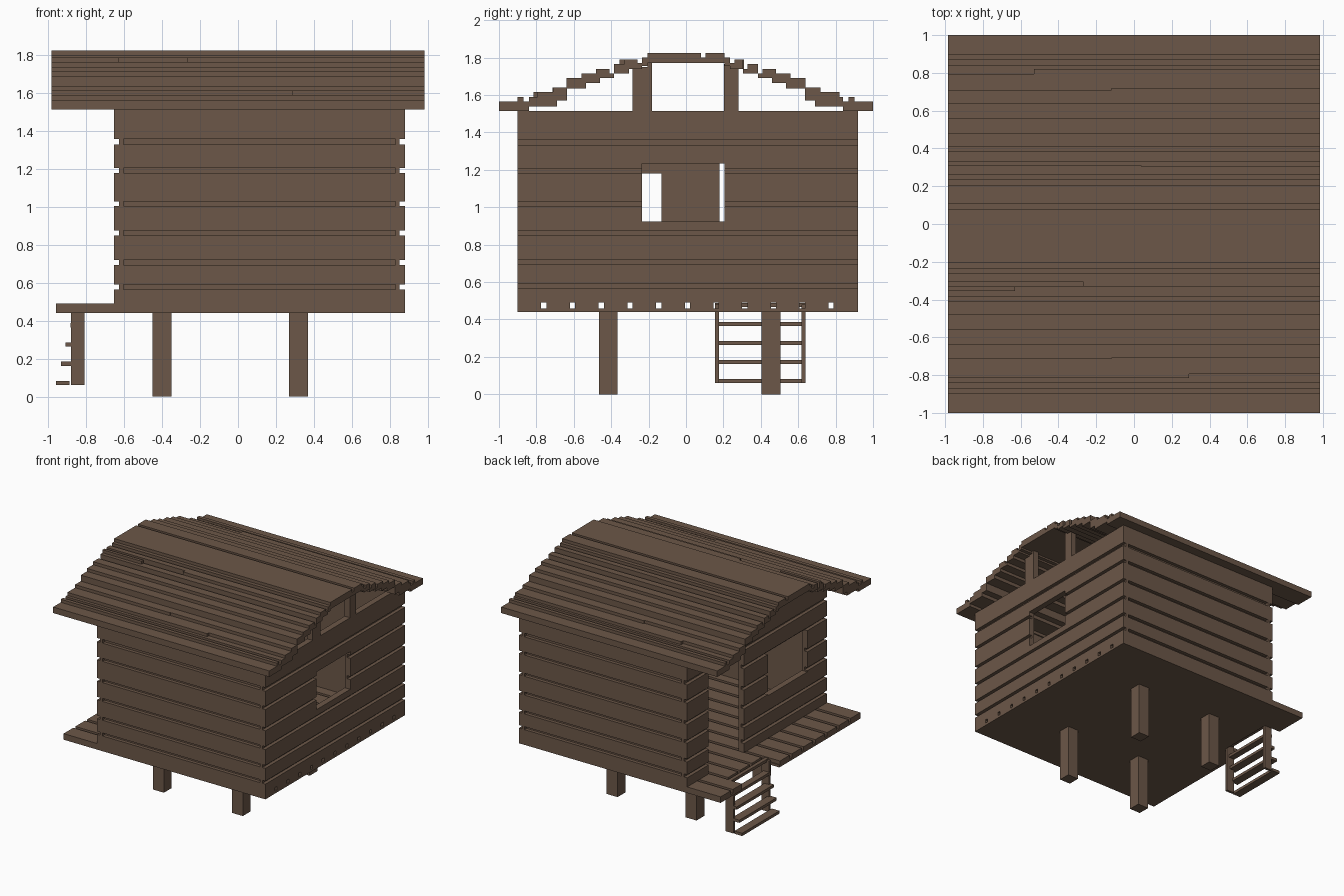
import bpy, bmesh

if "Cube" in bpy.data.objects:
    bpy.data.objects.remove(bpy.data.objects["Cube"], do_unlink=True)

wood = bpy.data.materials.new("brown_wood")
WOOD = (0.150, 0.096, 0.065, 1.0)
wood.diffuse_color = WOOD
wood.use_nodes = True
wood.node_tree.nodes["Principled BSDF"].inputs["Base Color"].default_value = WOOD


def build(name, boxes):
    """One object made of axis-aligned boxes (x0, x1, y0, y1, z0, z1)."""
    bm = bmesh.new()
    for x0, x1, y0, y1, z0, z1 in boxes:
        verts = bmesh.ops.create_cube(bm, size=1)["verts"]
        bmesh.ops.scale(bm, vec=(x1 - x0, y1 - y0, z1 - z0), verts=verts)
        bmesh.ops.translate(bm, vec=((x0 + x1) / 2, (y0 + y1) / 2, (z0 + z1) / 2), verts=verts)
    mesh = bpy.data.meshes.new(name)
    bm.to_mesh(mesh)
    bm.free()
    mesh.materials.append(wood)
    obj = bpy.data.objects.new(name, mesh)
    bpy.context.collection.objects.link(obj)
    return obj


def cut(rect, openings):
    """Split a wall rectangle (a0, a1, z0, z1) around rectangular openings."""
    rects = [rect]
    for oa0, oa1, oz0, oz1 in openings:
        left = []
        for a0, a1, z0, z1 in rects:
            if oa1 <= a0 or oa0 >= a1 or oz1 <= z0 or oz0 >= z1:
                left.append((a0, a1, z0, z1))
                continue
            b0, b1 = max(a0, oa0), min(a1, oa1)
            for r in ((a0, b0, z0, z1), (b1, a1, z0, z1),
                      (b0, b1, z0, oz0), (b0, b1, oz1, z1)):
                if r[1] - r[0] > 1e-4 and r[3] - r[2] > 1e-4:
                    left.append(r)
        rects = left
    return rects


# Overall layout
X0, X1, Y0, Y1 = -0.655, 0.88, -0.90, 0.92
FLOOR, TOP = 0.49, 1.515
T, INSET = 0.05, 0.028
GROOVES = [(0.565, 0.59), (0.695, 0.72), (0.85, 0.875),
           (1.005, 1.03), (1.18, 1.205), (1.33, 1.36)]
edges = [FLOOR] + [z for g in GROOVES for z in g] + [TOP]
PLANKS = list(zip(edges[0::2], edges[1::2]))

# Front and back walls: full-width planks with recessed strips
for name, out, inn in (("front_wall", Y0, Y0 + T), ("back_wall", Y1, Y1 - T)):
    rec = out + INSET * (1 if inn > out else -1)
    boxes = [(X0, X1, min(out, inn), max(out, inn), a, b) for a, b in PLANKS]
    boxes += [(X0 + T, X1 - T, min(rec, inn), max(rec, inn), a, b) for a, b in GROOVES]
    build(name, boxes)

# Side walls: planks and recessed strips cut around the door and windows
door = (0.18, 0.64, FLOOR, 1.36)
porch_window = (-0.645, -0.13, 0.84, 1.18)
side_window = (-0.235, 0.205, 0.925, 1.235)
for name, out, inn, holes in (("porch_wall", X0, X0 + T, [door, porch_window]),
                              ("window_wall", X1, X1 - T, [side_window])):
    rec = out + INSET * (1 if inn > out else -1)
    boxes = []
    for a, b in PLANKS:
        for r in cut((Y0 + T, Y1 - T, a, b), holes):
            boxes.append((min(out, inn), max(out, inn)) + r)
    for a, b in GROOVES:
        for r in cut((Y0, Y1, a, b), holes):
            boxes.append((min(rec, inn), max(rec, inn)) + r)
    build(name, boxes)

# Floor: base sheet and spaced boards, notched for the ladder
PX, NX, NY0, NY1 = -0.96, -0.81, 0.155, 0.64


def notched(y0, y1, z0, z1):
    return [(PX, NX) + r[:2] + (z0, z1) for r in cut((y0, y1, z0, z1), [(NY0, NY1, 0, 1)])] \
        + [(NX, X1, y0, y1, z0, z1)]


build("floor_base", notched(Y0, Y1, 0.44, 0.46))
gaps = [-0.76 + 0.1535 * i for i in range(11)]
ys = [Y0] + [g + d for g in gaps for d in (-0.014, 0.014)] + [Y1]
build("floor_boards", [b for y0, y1 in zip(ys[0::2], ys[1::2])
                       for b in notched(y0, y1, 0.46, FLOOR)])

# Stilts
build("stilts", [(x, x + 0.1, y, y + 0.1, 0, 0.44)
                 for x in (-0.45, 0.27) for y in (-0.465, 0.405)])

# Ladder: two rails and five treads stepping outwards
build("ladder_rails", [(-0.88, -0.81, y, y + 0.022, 0.06, 0.48) for y in (NY0, NY1 - 0.022)])
build("ladder_treads", [(PX + 0.025 * i, min(PX + 0.025 * i + 0.07, -0.83), NY0, NY1,
                         0.06 + 0.1015 * i, 0.083 + 0.1015 * i) for i in range(5)])

# Gable posts
posts = []
for x in (X0, X1 - T):
    posts += [(x, x + T, -0.285, -0.205, TOP, 1.75), (x, x + T, -0.205, -0.182, TOP, 1.78),
              (x, x + T, 0.203, 0.28, TOP, 1.765)]
build("gable_posts", posts)

# Roof boards of one slope, from eave to ridge: inner y, outer y, bottom, top
RX0, RX1 = -0.985, 0.985
SLOPE = [(0.90, 1.0, 1.515, 1.565), (0.87, 0.90, 1.515, 1.59), (0.84, 0.87, 1.515, 1.565),
         (0.795, 0.84, 1.54, 1.59), (0.69, 0.795, 1.54, 1.615), (0.635, 0.71, 1.57, 1.64),
         (0.535, 0.64, 1.635, 1.69), (0.46, 0.56, 1.665, 1.715), (0.41, 0.48, 1.69, 1.74),
         (0.385, 0.41, 1.69, 1.715), (0.33, 0.385, 1.715, 1.765), (0.305, 0.33, 1.715, 1.74),
         (0.26, 0.305, 1.74, 1.79), (0.235, 0.26, 1.74, 1.77), (0.205, 0.235, 1.755, 1.80)]
for name, s in (("roof_front_slope", -1), ("roof_back_slope", 1)):
    build(name, [(RX0, RX1, min(s * a, s * b), max(s * a, s * b), z0, z1)
                 for a, b, z0, z1 in SLOPE])
build("roof_ridge", [(RX0, RX1, -0.205, 0.08, 1.77, 1.825), (RX0, RX1, 0.08, 0.105, 1.77, 1.80),
                     (RX0, RX1, 0.105, 0.205, 1.77, 1.825)])

# Short laps where a board is wider along part of its length
build("roof_laps", [
    (-0.53, RX1, 0.795, 0.82, 1.56, 1.615), (-0.12, RX1, 0.69, 0.72, 1.59, 1.64),
    (0.39, RX1, 0.33, 0.36, 1.72, 1.765), (RX0, 0.04, 0.285, 0.31, 1.74, 1.79),
    (-0.27, RX1, -0.33, -0.305, 1.74, 1.79), (RX0, -0.63, -0.355, -0.33, 1.74, 1.79),
    (RX0, -0.12, -0.715, -0.69, 1.59, 1.64), (RX0, 0.29, -0.815, -0.79, 1.56, 1.615)])
